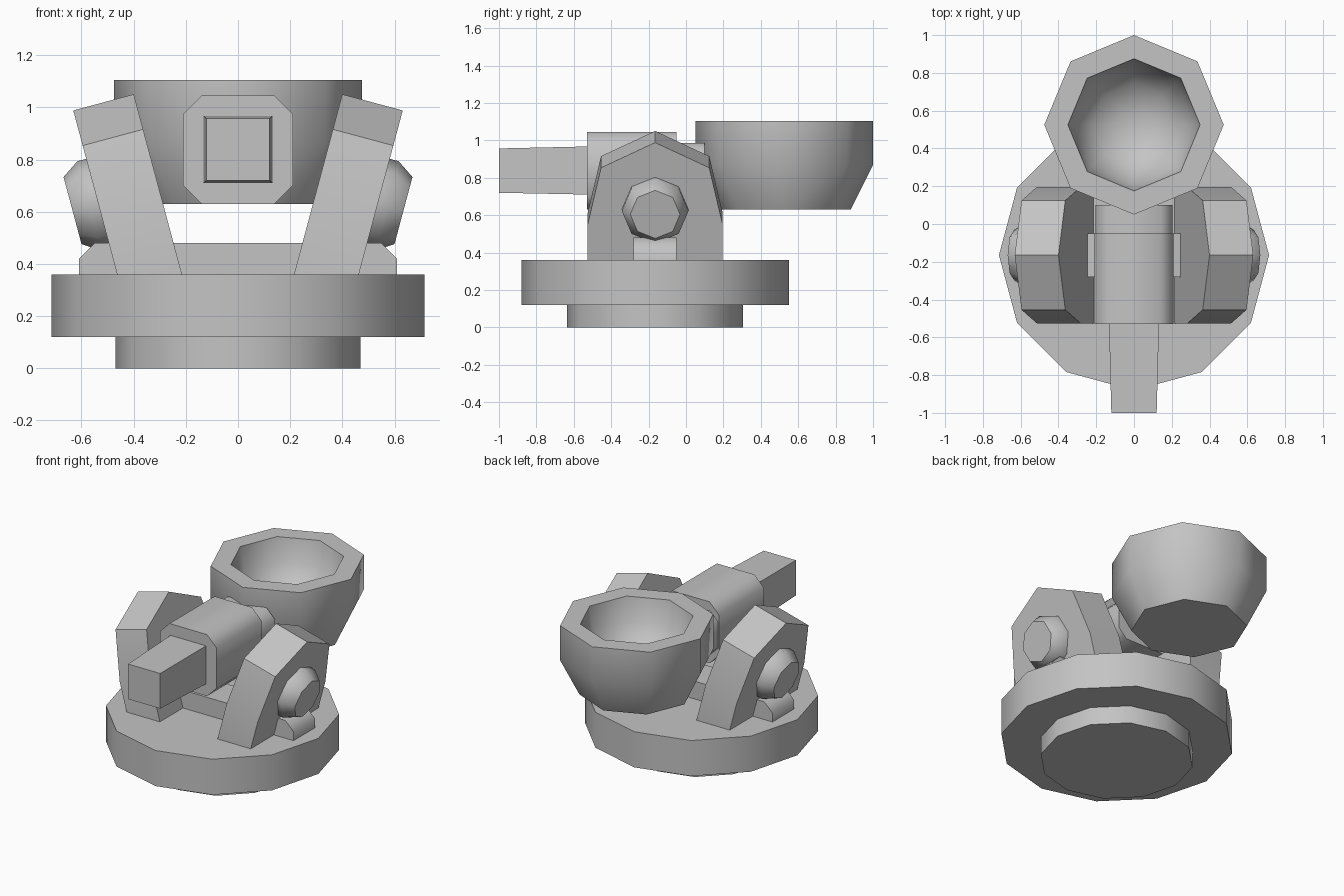
import bpy, bmesh
from math import sin, cos, pi, radians
from mathutils import Vector, Matrix

cube = bpy.data.objects.get("Cube")
if cube:
    bpy.data.objects.remove(cube)

grey = bpy.data.materials.new("plain_grey")
grey.use_nodes = True
grey.diffuse_color = (0.55, 0.55, 0.55, 1)
grey.node_tree.nodes["Principled BSDF"].inputs["Base Color"].default_value = (0.55, 0.55, 0.55, 1)

PIVOT_Y = -0.165


def loft(name, rings, mirror=False, frame=Matrix()):
    """Skin a stack of equal rings, cap both ends, shade by angle."""
    bm = bmesh.new()
    loops = [[bm.verts.new(frame @ Vector(p)) for p in ring] for ring in rings]
    n = len(loops[0])
    for a, b in zip(loops, loops[1:]):
        for i in range(n):
            j = (i + 1) % n
            bm.faces.new((a[i], a[j], b[j], b[i]))
    bm.faces.new(loops[0])
    bm.faces.new(loops[-1])
    bmesh.ops.recalc_face_normals(bm, faces=bm.faces)
    mesh = bpy.data.meshes.new(name)
    bm.to_mesh(mesh)
    bm.free()
    mesh.materials.append(grey)
    ob = bpy.data.objects.new(name, mesh)
    bpy.context.collection.objects.link(ob)
    if mirror:
        ob.modifiers.new("Mirror", "MIRROR").use_bisect_axis[0] = False
    bpy.ops.object.select_all(action='DESELECT')
    ob.select_set(True)
    bpy.context.view_layer.objects.active = ob
    bpy.ops.object.shade_smooth_by_angle(angle=radians(50))
    return ob


def circle(sides, r, z, cy):
    return [(r * cos(2 * pi * i / sides), cy + r * sin(2 * pi * i / sides), z)
            for i in range(sides)]


def octagon(y, hw, z0, z1, c):
    """Rectangle with chamfered corners, standing across the y axis."""
    pts = [(hw, z0 + c), (hw, z1 - c), (hw - c, z1), (c - hw, z1),
           (-hw, z1 - c), (-hw, z0 + c), (c - hw, z0), (hw - c, z0)]
    return [(x, y, z) for x, z in pts]


def square(y, hw, z0, z1):
    return [(hw, y, z0), (hw, y, z1), (-hw, y, z1), (-hw, y, z0)]


# Round base
loft("base_foot", [circle(12, 0.47, z, PIVOT_Y) for z in (0, 0.13)])
loft("base_disc", [circle(12, 0.715, z, PIVOT_Y) for z in (0.12, 0.36)])

# Cross bar with chamfered ends
bar = [(-0.61, 0.34), (-0.61, 0.42), (-0.55, 0.48), (0.55, 0.48), (0.61, 0.42), (0.61, 0.34)]
loft("cross_bar", [[(x, y, z) for x, z in bar] for y in (-0.28, -0.05)])

# Splayed side brackets: local x is outward, z is up along the bracket
frame = Matrix.Translation((0.304, PIVOT_Y, 0.693)) @ Matrix.Rotation(radians(15), 4, 'Y')
arch = [(0.37 * sin(2 * pi * k / 7), 0.37 * cos(2 * pi * k / 7)) for k in range(-2, 3)]
outline = [(arch[0][0], -0.42)] + arch + [(arch[-1][0], -0.42)]
loft("side_bracket", [[(x, y, z) for y, z in outline] for x in (0, 0.24)], True, frame)

# Pivot knobs on the brackets
knob = ((0.2, 0.178), (0.275, 0.178), (0.342, 0.133))
loft("pivot_knob", [[(x, r * cos(k * pi / 4), r * sin(k * pi / 4)) for k in range(8)]
                    for x, r in knob], True, frame)

# Throwing arm
loft("arm_body", [octagon(y, 0.21, 0.63, 1.045, 0.07) for y in (-0.53, -0.05)])
loft("arm_neck", [octagon(y, 0.205, 0.69, 0.985, 0.06) for y in (-0.1, 0.1)])
loft("front_bar", [square(-1.0, 0.12, 0.72, 0.957), square(-0.5, 0.133, 0.71, 0.968)])

# Hollow cup
cup = ((0.355, 0.63), (0.475, 0.87), (0.475, 1.105), (0.35, 1.105),
       (0.32, 0.95), (0.22, 0.82), (0.08, 0.77))
loft("cup", [circle(8, r, z, 0.525) for r, z in cup])
